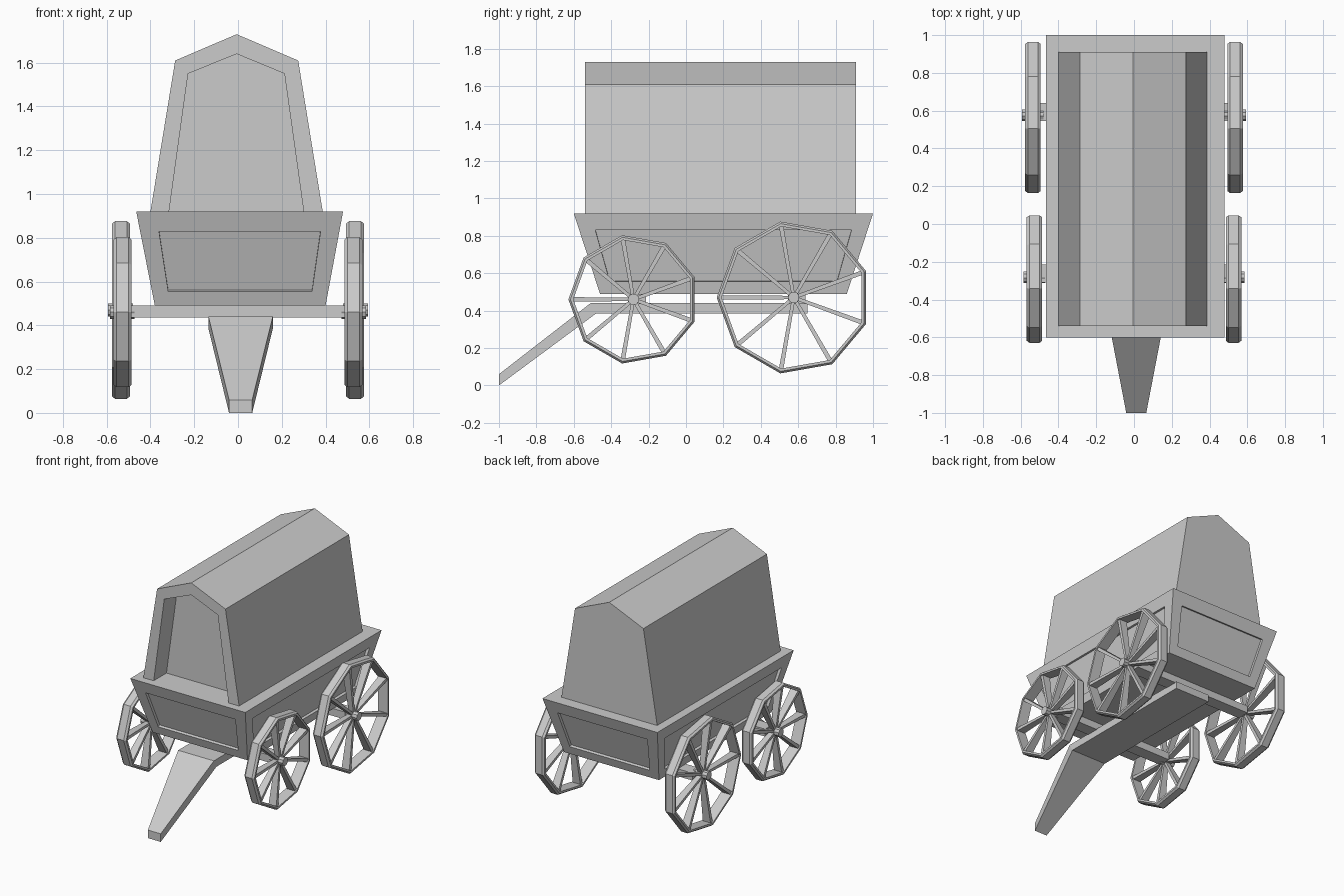
import bpy, bmesh, math
from mathutils import Vector

if "Cube" in bpy.data.objects:
    bpy.data.objects.remove(bpy.data.objects["Cube"])


def make(name, verts, faces):
    me = bpy.data.meshes.new(name)
    bm = bmesh.new()
    vs = [bm.verts.new(v) for v in verts]
    for f in faces:
        bm.faces.new([vs[i] for i in f])
    bmesh.ops.recalc_face_normals(bm, faces=bm.faces)
    bm.to_mesh(me)
    bm.free()
    ob = bpy.data.objects.new(name, me)
    bpy.context.collection.objects.link(ob)
    return ob


def loft(name, sections, closed=False, caps=True):
    """Skin a list of equal-length point loops."""
    n, m = len(sections[0]), len(sections)
    verts = [p for s in sections for p in s]
    faces = []
    for a in range(m if closed else m - 1):
        b = (a + 1) % m
        faces += [(a*n + i, a*n + (i+1) % n, b*n + (i+1) % n, b*n + i) for i in range(n)]
    if caps and not closed:
        faces += [tuple(range(n)), tuple(range((m-1)*n, m*n))]
    return make(name, verts, faces)


def box(name, x0, x1, y0, y1, z0, z1):
    return loft(name, [[(x, y0, z0), (x, y1, z0), (x, y1, z1), (x, y0, z1)] for x in (x0, x1)])


# Wagon box: flared tub with a recessed panel on each side
def rect(x0, x1, y0, y1, z):
    return [Vector(p) for p in ((x0, y0, z), (x1, y0, z), (x1, y1, z), (x0, y1, z))]


low = rect(-0.38, 0.40, -0.46, 0.86, 0.49)
top = rect(-0.465, 0.48, -0.60, 1.0, 0.92)
verts, faces = low + top, [(3, 2, 1, 0), (4, 5, 6, 7)]
for i in range(4):
    j = (i + 1) % 4
    along = (low[j] - low[i]).normalized()
    normal = along.cross(top[i] - low[i]).normalized()
    edge = []
    for v, margin in ((0.15, 0.074), (0.79, 0.086)):
        a, b = low[i].lerp(top[i], v), low[j].lerp(top[j], v)
        edge.append((a + along * margin, b - along * margin))
    panel = [edge[0][0], edge[0][1], edge[1][1], edge[1][0]]
    k = len(verts)
    verts += panel + [p - normal * 0.02 for p in panel]
    outer = [i, j, j + 4, i + 4]
    for a in range(4):
        b = (a + 1) % 4
        faces.append((outer[a], outer[b], k + b, k + a))
        faces.append((k + a, k + b, k + 4 + b, k + 4 + a))
    faces.append((k + 4, k + 5, k + 6, k + 7))
make("wagon_box", verts, faces)

# Canopy: gabled shell with a shallow front doorway
outer = [(-0.40, 0.92), (-0.287, 1.61), (-0.006, 1.73), (0.275, 1.61), (0.387, 0.92)]
inner = [(-0.315, 0.92), (-0.228, 1.55), (-0.006, 1.64), (0.212, 1.55), (0.30, 0.92)]
rings = [(outer, 0.91), (outer, -0.54), (inner, -0.54), (inner, -0.39)]
loft("canopy", [[(x, y, z) for x, z in prof] for prof, y in rings])

# Drawbar: flat plank under the axles, bent down and tapered at the front
rows = [(0.65, 0.44, 0.65, 0.385, 0.147), (-0.51, 0.44, -0.48, 0.385, 0.147),
        (-1.0, 0.06, -1.0, 0.0, 0.053)]
cx = 0.012
loft("drawbar", [[(cx - h, ya, za), (cx + h, ya, za), (cx + h, yb, zb), (cx - h, yb, zb)]
                 for ya, za, yb, zb, h in rows])


# Wheels: nine-sided rim, nine flat spokes and a hub
def wheel(tag, side, xc, yc, zc, R, w=0.041):
    def pt(r, ang, x, t=0.0):
        return (side * (xc + x),
                yc + r * math.cos(ang) - t * math.sin(ang),
                zc + r * math.sin(ang) + t * math.cos(ang))
    angles = [math.pi + i * math.tau / 9 for i in range(9)]
    prof = [(R - 0.026, -w), (R - 0.011, -w), (R, -w + 0.014),
            (R, w - 0.014), (R - 0.011, w), (R - 0.026, w)]
    loft(tag + "_rim", [[pt(r, a, x) for r, x in prof] for a in angles], closed=True)
    for i, a in enumerate(angles):
        loft(f"{tag}_spoke_{i+1}", [[pt(r, a, sx * h, st * t) for sx, st in
                                     ((-1, -1), (1, -1), (1, 1), (-1, 1))]
                                    for r, h, t in ((0.01, 0.018, 0.009), (R - 0.02, 0.032, 0.012))])
    loft(tag + "_hub", [[pt(0.031, a, x) for a in angles] for x in (-0.055, 0.058)])


for name, xc, yc, zc, R in (("front", 0.527, -0.281, 0.46, 0.348),
                            ("rear", 0.535, 0.576, 0.47, 0.412)):
    for side, label in ((-1, "left"), (1, "right")):
        wheel(f"{name}_{label}_wheel", side, xc, yc, zc, R)

# Axles
box("front_axle", -0.50, 0.50, -0.31, -0.215, 0.435, 0.49)
box("rear_axle", -0.50, 0.50, 0.545, 0.64, 0.435, 0.49)
